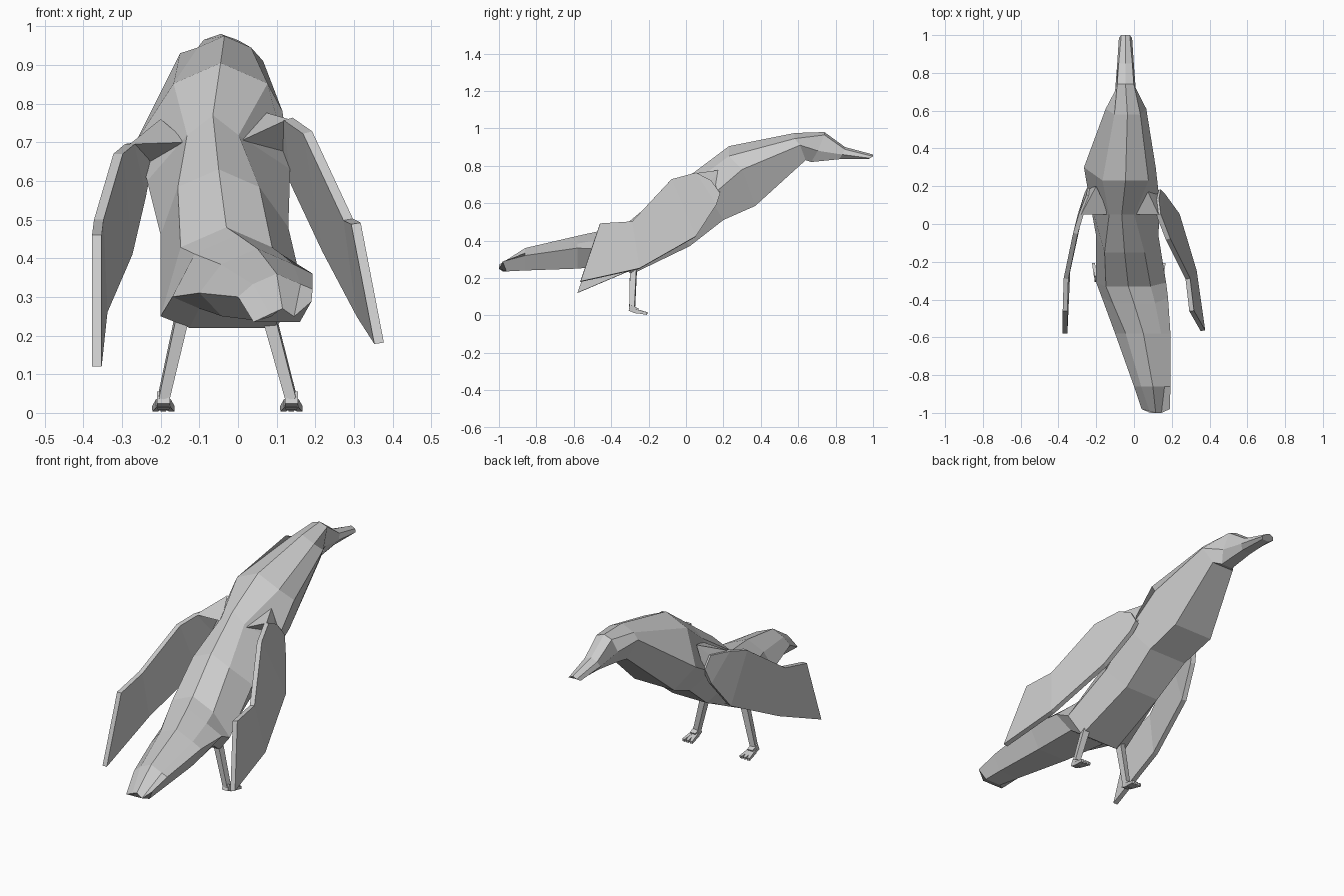
import bpy
import bmesh
from mathutils import Vector

cube = bpy.data.objects.get("Cube")
if cube:
    bpy.data.objects.remove(cube, do_unlink=True)

colour = (0.6, 0.6, 0.6, 1)
grey = bpy.data.materials.new("plain grey")
grey.use_nodes = True
grey.diffuse_color = colour
grey.node_tree.nodes["Principled BSDF"].inputs["Base Color"].default_value = colour


def finish(bm, name):
    """Turn a bmesh into a flat-shaded object with the shared material."""
    bmesh.ops.recalc_face_normals(bm, faces=bm.faces[:])
    mesh = bpy.data.meshes.new(name)
    bm.to_mesh(mesh)
    bm.free()
    mesh.materials.append(grey)
    obj = bpy.data.objects.new(name, mesh)
    bpy.context.collection.objects.link(obj)
    return obj


def loft(bm, rings):
    """Skin a list of closed point rings and cap both ends."""
    loops = [[bm.verts.new(point) for point in ring] for ring in rings]
    count = len(loops[0])
    for a, b in zip(loops, loops[1:]):
        for i in range(count):
            j = (i + 1) % count
            bm.faces.new((a[i], a[j], b[j], b[i]))
    bm.faces.new(loops[0])
    bm.faces.new(loops[-1])


def section(left, right, crown, belly, flat=0.32):
    """Seven-sided cross-section: side ridges (x, z), crown (x, y, z), belly (y, z)."""
    (left_x, left_z), (right_x, right_z) = left, right
    (crown_x, crown_y, crown_z), (belly_y, belly_z) = crown, belly
    width = right_x - left_x
    middle = (left_x + right_x) / 2
    side_y = (crown_y + belly_y) / 2
    half, shelf, spread = width * flat, crown_z - width * 0.14, width * 0.3
    return [(crown_x - half, crown_y, shelf), crown, (crown_x + half, crown_y, shelf),
            (right_x, side_y, right_z), (middle + spread, belly_y, belly_z),
            (middle - spread, belly_y, belly_z), (left_x, side_y, left_z)]


def limb(bm, start, end, start_radius, end_radius):
    """Tapered four-sided bar between two points."""
    turn = (end - start).to_track_quat("Z", "Y")
    square = [Vector((x, y, 0)) for x, y in ((1, 1), (-1, 1), (-1, -1), (1, -1))]
    loft(bm, [[point + turn @ (corner * radius) for corner in square]
              for point, radius in ((start, start_radius), (end, end_radius))])


# Body, from beak tip through head, chest and rump to tail tip
bm = bmesh.new()
loft(bm, [
    section((-.08, .84), (-.01, .84), (-.045, 1, .86), (.97, .835)),
    section((-.09, .86), (0, .86), (-.045, .85, .9), (.82, .835), flat=.4),
    section((-.1, .89), (.01, .88), (-.045, .74, .98), (.67, .82), flat=.4),
    section((-.15, .93), (.065, .91), (-.035, .58, .975), (.64, .83)),
    section((-.265, .7), (.115, .78), (-.045, .23, .905), (.37, .585)),
    section((-.235, .6), (.135, .63), (-.065, .05, .77), (.2, .51), flat=.18),
    section((-.2, .46), (.13, .48), (-.05, -.15, .63), (.02, .37)),
    section((-.2, .25), (.17, .31), (-.03, -.33, .48), (-.29, .22)),
    section((-.17, .3), (.18, .35), (0, -.42, .46), (-.36, .27)),
    section((-.1, .31), (.193, .36), (.05, -.58, .425), (-.58, .25)),
    section((0, .3), (.193, .32), (.1, -.86, .36), (-.86, .24)),
    section((.04, .235), (.19, .288), (.115, -1, .27), (-.96, .235), flat=.2),
])
finish(bm, "body_and_tail")


# Folded wing, a bent plate between two edges, with a wedge joining it to the back
def build_wing(side, upper, lower, back):
    bm = bmesh.new()
    top = [bm.verts.new(point) for point in upper]
    bottom = [bm.verts.new(point) for point in lower]
    for i in range(len(top) - 1):
        bm.faces.new((top[i], top[i + 1], bottom[i + 1], bottom[i]))
    plate = finish(bm, side + "_wing")
    thickness = plate.modifiers.new("thickness", "SOLIDIFY")
    thickness.thickness = 0.025
    thickness.offset = 0

    bm = bmesh.new()
    for point in back + upper[:2] + lower[:1]:
        bm.verts.new(point)
    bmesh.ops.convex_hull(bm, input=bm.verts[:])
    finish(bm, side + "_shoulder")


build_wing("left",
           upper=[(.12, .13, .72), (.13, .05, .76), (.18, -.08, .725),
                  (.285, -.29, .5), (.305, -.46, .49)],
           lower=[(.13, .18, .65), (.15, .16, .59), (.23, .05, .42),
                  (.32, -.25, .25), (.365, -.565, .18)],
           back=[(0, .05, .7), (.06, .2, .78)])
build_wing("right",
           upper=[(-.24, .15, .7), (-.28, .05, .695), (-.31, -.05, .67),
                  (-.36, -.29, .5), (-.365, -.46, .46)],
           lower=[(-.235, .19, .64), (-.25, .16, .56), (-.285, .05, .41),
                  (-.35, -.25, .26), (-.365, -.58, .12)],
           back=[(-.13, .05, .7), (-.2, .2, .76)])

# Legs, each with a foot pad and three forward toes
for name, hip_x, foot_x in (("left_leg", .075, .138), ("right_leg", -.14, -.193)):
    bm = bmesh.new()
    hip = Vector((hip_x, -.28, .27))
    ankle = Vector((foot_x, -.288, .035))
    limb(bm, hip, ankle, .017, .014)
    limb(bm, ankle + Vector((0, -.012, .005)), ankle + Vector((0, .03, -.012)), .017, .015)
    for spread in (-1, 0, 1):
        limb(bm, ankle + Vector((spread * .008, .01, -.01)),
             ankle + Vector((spread * .022, .08, -.025)), .011, .007)
    finish(bm, name)
